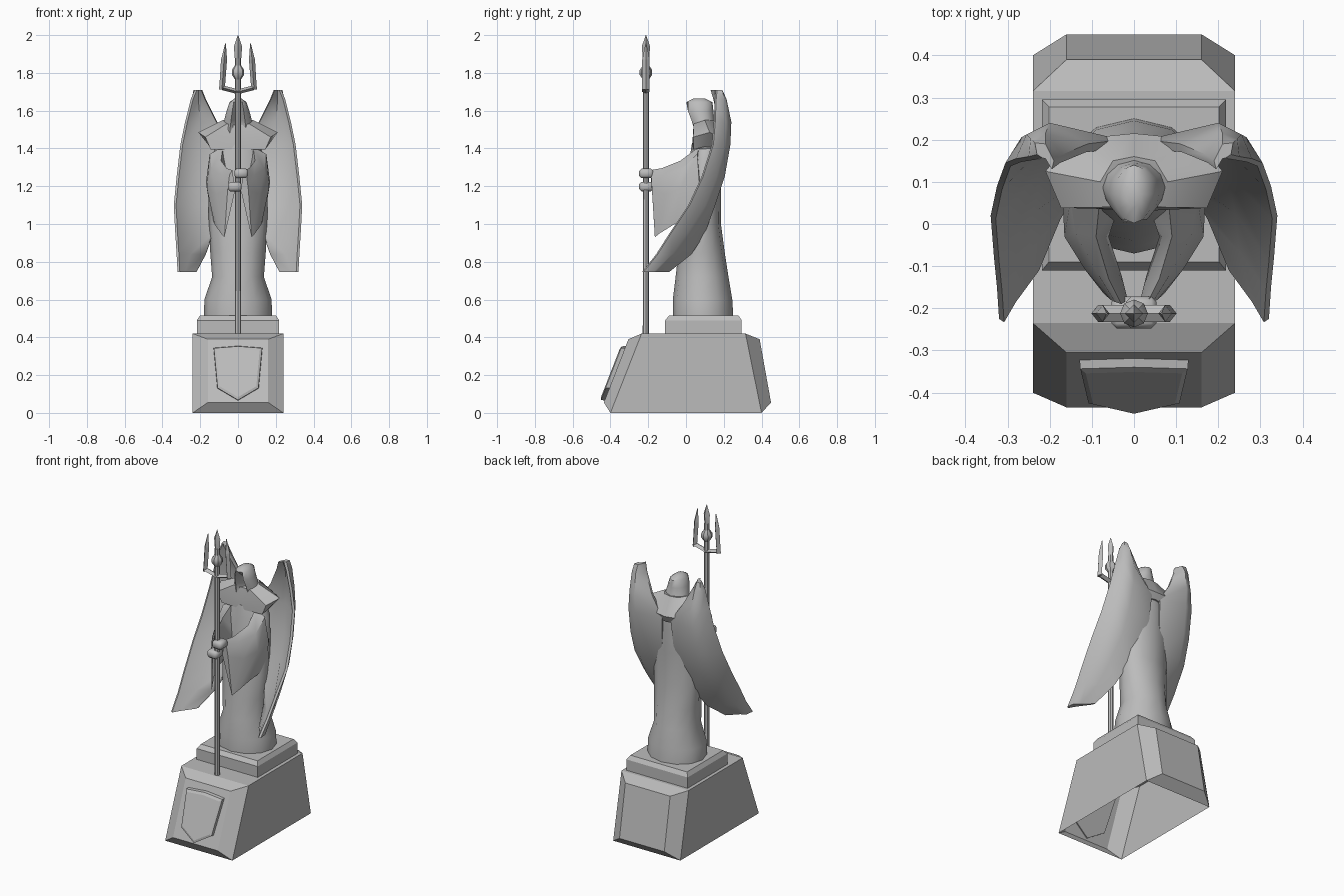
import bpy, bmesh
from math import sin, cos, pi, radians
from mathutils import Vector

cube = bpy.data.objects.get("Cube")
if cube:
    bpy.data.objects.remove(cube)

stone = bpy.data.materials.new("grey_stone")
stone.use_nodes = True
GREY = (0.5, 0.5, 0.5, 1)
stone.diffuse_color = GREY
stone.node_tree.nodes["Principled BSDF"].inputs["Base Color"].default_value = GREY


def finish(name, bm, angle=0, mirror=False):
    """Turn a bmesh into a stone object, smooth below the given angle."""
    bmesh.ops.recalc_face_normals(bm, faces=bm.faces)
    mesh = bpy.data.meshes.new(name)
    bm.to_mesh(mesh)
    bm.free()
    mesh.materials.append(stone)
    ob = bpy.data.objects.new(name, mesh)
    bpy.context.collection.objects.link(ob)
    if mirror:
        ob.modifiers.new("Mirror", "MIRROR").use_clip = True
    if angle:
        bpy.ops.object.select_all(action="DESELECT")
        ob.select_set(True)
        bpy.context.view_layer.objects.active = ob
        bpy.ops.object.shade_smooth_by_angle(angle=radians(angle))
    return ob


def skin(bm, rings, caps=(True, True)):
    """Bridge closed rings of points in order."""
    loops = [[bm.verts.new(p) for p in r] for r in rings]
    n = len(loops[0])
    for a, b in zip(loops, loops[1:]):
        for i in range(n):
            j = (i + 1) % n
            bm.faces.new((a[i], a[j], b[j], b[i]))
    for cap, loop in zip(caps, (loops[0], loops[-1])):
        if cap:
            bm.faces.new(loop)


def oval(z, half, front, back, n=12):
    mid, depth = (front + back) / 2, (back - front) / 2
    return [(half * sin(2 * pi * i / n), mid - depth * cos(2 * pi * i / n), z) for i in range(n)]


def rect(z, x, front, back):
    return [(-x, front, z), (x, front, z), (x, back, z), (-x, back, z)]


def both_sides(half):
    """Close a half ring that runs from the front centre to the back centre."""
    return half + [(-x, y, z) for x, y, z in reversed(half) if x > 0]


# Pedestal: sloped block, open below, with bevelled front and back panels
bm = bmesh.new()
low = [bm.verts.new(p) for p in rect(0, 0.24, -0.4, 0.4)]
top = [bm.verts.new(p) for p in rect(0.42, 0.24, -0.235, 0.315)]
bm.faces.new(top)
for i in (1, 3):
    j = (i + 1) % 4
    bm.faces.new((low[i], low[j], top[j], top[i]))
for i, y_low, y_top in ((0, -0.435, -0.305), (2, 0.45, 0.39)):
    s = -1 if i == 0 else 1
    outer = [low[i], low[i + 1], top[i + 1], top[i]]
    inner = [bm.verts.new(p) for p in ((s * 0.16, y_low, 0.055), (-s * 0.16, y_low, 0.055),
                                       (-s * 0.16, y_top, 0.39), (s * 0.16, y_top, 0.39))]
    bm.faces.new(inner)
    for k in range(4):
        m = (k + 1) % 4
        bm.faces.new((outer[k], outer[m], inner[m], inner[k]))
finish("pedestal", bm)

# Stepped plinth
bm = bmesh.new()
skin(bm, [rect(0.42, 0.218, -0.11, 0.295), rect(0.49, 0.218, -0.11, 0.295),
          rect(0.515, 0.202, -0.09, 0.278)])
finish("plinth", bm)

# Shield on the sloped front panel
outline = both_sides([(0, 0, 0.355), (0.13, 0, 0.345), (0.11, 0, 0.13), (0, 0, 0.065)])


def shield_ring(scale, lift):
    ring = []
    for x, _, z in outline:
        x, z = x * scale, 0.22 + (z - 0.22) * scale
        ring.append((x, -0.437 + (z - 0.055) * 0.388 - lift, z))
    return ring


bm = bmesh.new()
skin(bm, [shield_ring(1, -0.01), shield_ring(0.98, 0.018), shield_ring(0.88, 0.024)])
finish("shield", bm)

# Robe
bm = bmesh.new()
skin(bm, [oval(*r) for r in (
    (0.515, 0.18, -0.07, 0.25), (0.6, 0.178, -0.07, 0.245), (0.72, 0.137, -0.055, 0.225),
    (0.85, 0.147, -0.04, 0.205), (1.0, 0.155, -0.02, 0.185), (1.2, 0.155, 0, 0.185),
    (1.35, 0.145, 0.02, 0.19), (1.42, 0.11, 0.03, 0.19))])
finish("robe", bm, 50)

# Hood with a hollow face opening
bm = bmesh.new()
skin(bm, [oval(*r) for r in (
    (1.42, 0.09, 0.04, 0.19), (1.5, 0.085, 0.035, 0.17), (1.55, 0.073, 0.02, 0.15),
    (1.6, 0.06, 0, 0.145), (1.645, 0.045, 0.002, 0.14), (1.665, 0.018, 0.04, 0.1))])
for v in bm.verts:
    if abs(v.co.x) < 0.01 and v.co.y < 0.05 and 1.49 < v.co.z < 1.61:
        v.co.y += 0.05
finish("hood", bm, 50)

# Flared shoulder mantle
bm = bmesh.new()
skin(bm, [both_sides(h) for h in (
    [(0, 0.03, 1.395), (0.145, 0.04, 1.395), (0.15, 0.1, 1.41), (0.09, 0.18, 1.4), (0, 0.2, 1.4)],
    [(0, 0.035, 1.45), (0.173, 0.038, 1.46), (0.21, 0.125, 1.485), (0.15, 0.2, 1.45), (0, 0.215, 1.44)],
    [(0, 0.06, 1.52), (0.06, 0.04, 1.53), (0.08, 0.1, 1.55), (0.05, 0.15, 1.55), (0, 0.16, 1.55)])])
finish("mantle", bm, 35)

# Wings: each row gives height, outer edge, ridge and inner edge
bm = bmesh.new()
rings = []
for z, (ox, oy), (mx, my), (ix, iy) in (
        (1.71, (0.23, 0.165), (0.21, 0.19), (0.19, 0.15)),
        (1.66, (0.25, 0.16), (0.21, 0.215), (0.17, 0.165)),
        (1.54, (0.28, 0.155), (0.2, 0.24), (0.11, 0.19)),
        (1.42, (0.305, 0.145), (0.2, 0.235), (0.03, 0.2)),
        (1.25, (0.325, 0.09), (0.21, 0.205), (0.04, 0.185)),
        (1.1, (0.34, 0.02), (0.22, 0.155), (0.09, 0.15)),
        (0.95, (0.332, -0.08), (0.24, 0.06), (0.13, 0.1)),
        (0.84, (0.325, -0.15), (0.25, -0.03), (0.17, 0.03)),
        (0.745, (0.32, -0.225), (0.28, -0.15), (0.22, -0.09))):
    rings.append([(ox, oy, z), ((ox + mx) / 2 + 0.015, (oy + my) / 2 + 0.015, z), (mx, my, z),
                  (ix, iy, z), (ix + 0.005, iy - 0.02, z), (mx, my - 0.035, z), (ox - 0.012, oy - 0.008, z)])
skin(bm, rings)
finish("wings", bm, 50, mirror=True)

# Wide drooping sleeves, listed as top, outer, bottom, inner
bm = bmesh.new()
skin(bm, [[(0.08, 0.07, 1.41), (0.15, 0.06, 1.37), (0.17, 0.07, 1.22), (0.14, 0.09, 1.03), (0.03, 0.06, 1.2)],
          [(0.09, -0.03, 1.335), (0.14, -0.02, 1.29), (0.165, -0.03, 1.19), (0.125, -0.06, 1.0), (0.06, -0.03, 1.2)],
          [(0.06, -0.13, 1.295), (0.085, -0.12, 1.26), (0.115, -0.11, 1.16), (0.09, -0.14, 0.95), (0.03, -0.12, 1.18)],
          [(0.03, -0.19, 1.285), (0.045, -0.185, 1.26), (0.055, -0.18, 1.18), (0.072, -0.165, 0.93), (0.015, -0.18, 1.18)]])
finish("sleeves", bm, 40, mirror=True)

# Hands wrapped around the staff
for name, x, z in (("left_hand", 0.017, 1.268), ("right_hand", -0.017, 1.198)):
    bm = bmesh.new()
    bmesh.ops.create_cube(bm, size=1)
    bmesh.ops.scale(bm, vec=(0.072, 0.075, 0.05), verts=bm.verts)
    bmesh.ops.bevel(bm, geom=bm.edges[:], offset=0.012, affect="EDGES")
    bmesh.ops.translate(bm, vec=(x, -0.21, z), verts=bm.verts)
    finish(name, bm, 50)


# Staff, bead and centre blade turned around one axis
def turned(name, rows, n):
    bm = bmesh.new()
    skin(bm, [oval(z, r, -0.212 - r, -0.212 + r, n) for z, r in rows])
    finish(name, bm, 35)


turned("staff", ((0.42, 0.017), (1.88, 0.016)), 8)
turned("bead", ((1.765, 0.016), (1.79, 0.033), (1.815, 0.033), (1.84, 0.016)), 8)
turned("centre_blade", ((1.84, 0.014), (1.94, 0.022), (2.0, 0.001)), 4)


# Trident arms and outer prongs as diamond sections along a path
def diamond(x, z, wide, deep, tilt=0):
    return [(x - wide, -0.212, z + tilt), (x, -0.212 - deep, z),
            (x + wide, -0.212, z - tilt), (x, -0.212 + deep, z)]


bm = bmesh.new()
skin(bm, [[(x, -0.212, z - 0.013), (x, -0.232, z), (x, -0.212, z + 0.013), (x, -0.192, z)]
          for x, z in ((0, 1.7), (0.085, 1.722))])
skin(bm, [diamond(0.085, 1.712, 0.016, 0.02), diamond(0.083, 1.74, 0.015, 0.02),
          diamond(0.074, 1.87, 0.016, 0.02), diamond(0.066, 1.955, 0.002, 0.003)])
finish("trident_prongs", bm, mirror=True)
